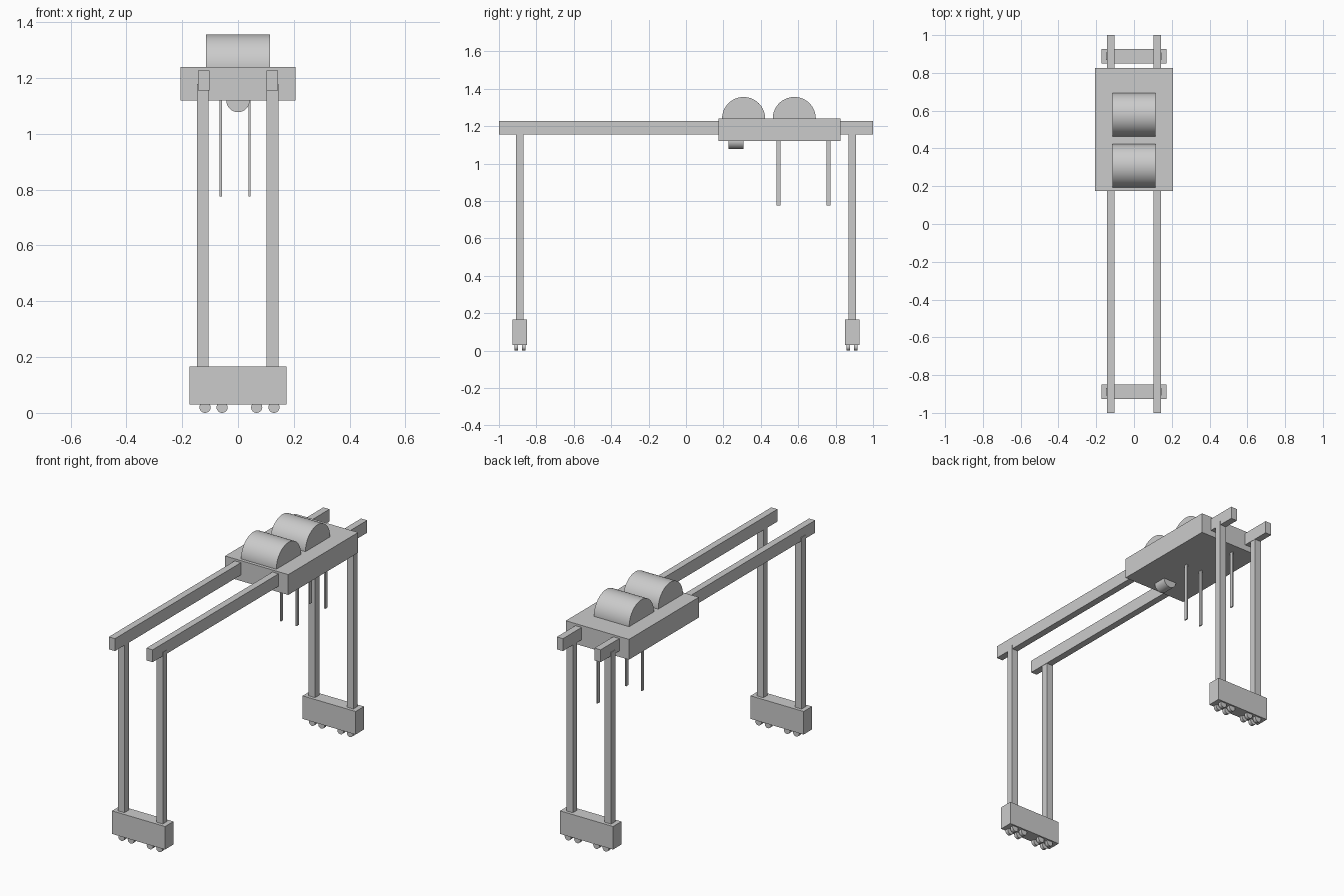
import bpy, bmesh
from math import pi, radians
from mathutils import Matrix

if "Cube" in bpy.data.objects:
    bpy.data.objects.remove(bpy.data.objects["Cube"])


def finish(name, bm):
    mesh = bpy.data.meshes.new(name)
    bm.to_mesh(mesh)
    bm.free()
    obj = bpy.data.objects.new(name, mesh)
    bpy.context.collection.objects.link(obj)
    return obj


def box(name, x, y, z):
    """Box from (min, max) ranges on each axis."""
    bm = bmesh.new()
    size = [b - a for a, b in (x, y, z)]
    mid = [(a + b) / 2 for a, b in (x, y, z)]
    bmesh.ops.create_cube(bm, size=1, matrix=Matrix.Translation(mid) @ Matrix.Diagonal((*size, 1)))
    return finish(name, bm)


def cylinder(name, centre, radius, length, axis, sides):
    """Smooth cylinder lying along X or Y."""
    bm = bmesh.new()
    turn = Matrix.Rotation(pi / 2, 4, 'Y' if axis == 'X' else 'X')
    bmesh.ops.create_cone(bm, cap_ends=True, segments=sides, radius1=radius, radius2=radius,
                          depth=length, matrix=Matrix.Translation(centre) @ turn)
    obj = finish(name, bm)
    bpy.ops.object.select_all(action='DESELECT')
    obj.select_set(True)
    bpy.context.view_layer.objects.active = obj
    bpy.ops.object.shade_smooth_by_angle(angle=radians(35))
    return obj


# Two legs: wheel housing, paired wheels and columns
for end, cy in (("front", -0.888), ("back", 0.888)):
    box(end + "_wheel_housing", (-0.173, 0.173), (cy - 0.039, cy + 0.039), (0.03, 0.166))
    for x in (-0.118, -0.057, 0.067, 0.129):
        for dy in (-0.02, 0.02):
            cylinder(end + "_wheel", (x, cy + dy, 0.02), 0.02, 0.02, 'Y', 24)
    for x in (-0.126, 0.124):
        box(end + "_column", (x - 0.021, x + 0.021), (cy - 0.02, cy + 0.02), (0.16, 1.178))

# Long overhead beams
for side, x in (("left", -0.123), ("right", 0.123)):
    box(side + "_beam", (x - 0.02, x + 0.02), (-1, 1), (1.155, 1.228))

# Trolley with two winding drums
box("trolley", (-0.206, 0.206), (0.174, 0.826), (1.12, 1.24))
for y in (0.308, 0.579):
    cylinder("winding_drum", (0, y, 1.241), 0.115, 0.23, 'X', 64)

# Round housing and four hanging straps under the trolley
cylinder("under_housing", (0, 0.267, 1.12), 0.042, 0.08, 'Y', 32)
for x in (-0.062, 0.041):
    for y in (0.494, 0.761):
        box("hanging_strap", (x - 0.004, x + 0.004), (y - 0.0105, y + 0.0105), (0.775, 1.15))
